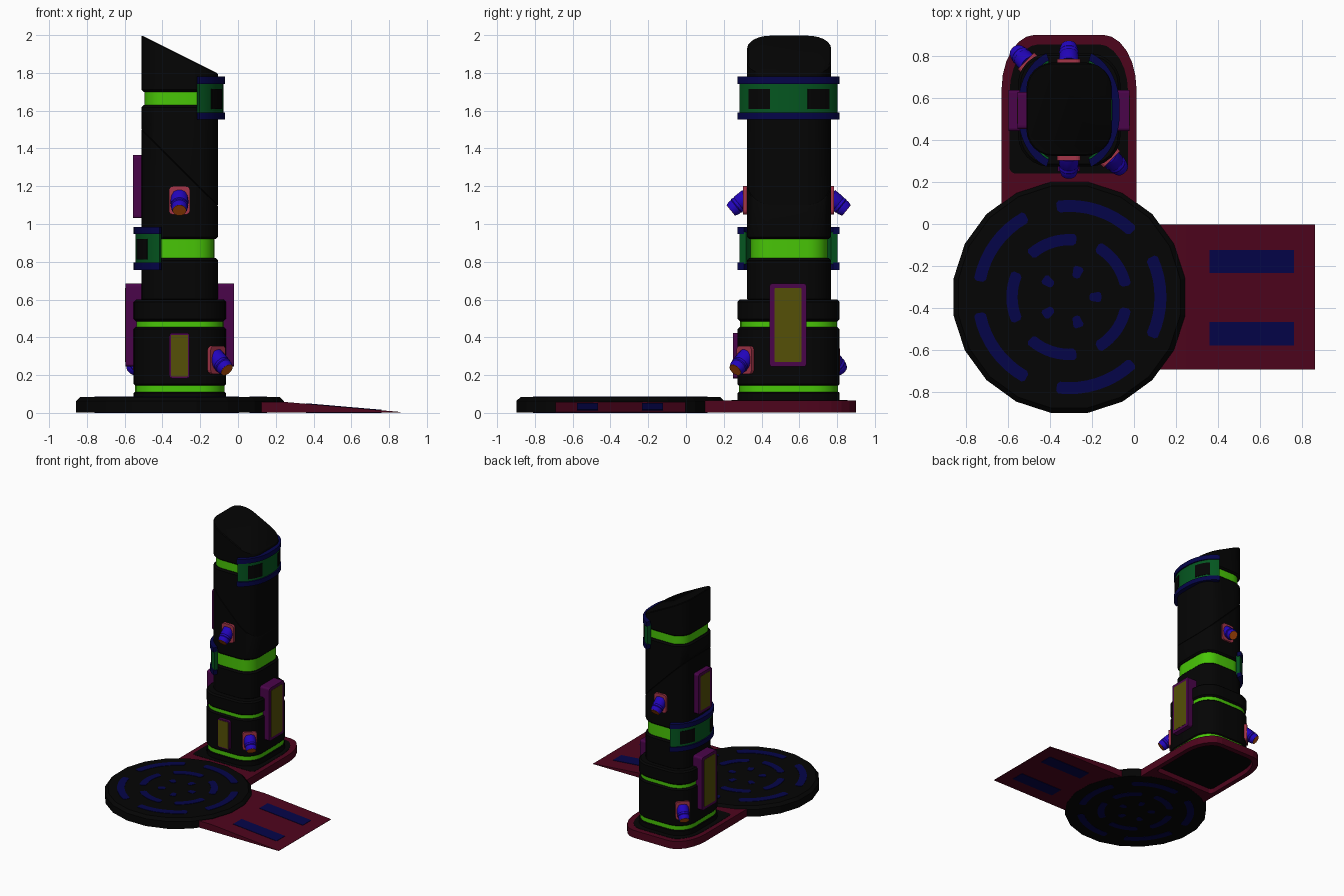
import bpy, bmesh, math
from mathutils import Matrix, Vector

if "Cube" in bpy.data.objects:
    bpy.data.objects.remove(bpy.data.objects["Cube"])

COLOURS = {
    "black": (0.0013, 0.0013, 0.0013), "bright_green": (0.065, 0.56, 0.002),
    "dark_red": (0.076, 0.0013, 0.012), "navy": (0.0013, 0.0013, 0.066),
    "purple": (0.068, 0.0013, 0.068), "olive": (0.09, 0.08, 0.002),
    "dark_green": (0.0013, 0.092, 0.014), "violet_blue": (0.016, 0.0013, 0.5),
    "rose": (0.37, 0.035, 0.065), "orange": (0.5, 0.08, 0.003),
}
MATS = {}
for key, rgb in COLOURS.items():
    MATS[key] = bpy.data.materials.new(key)
    MATS[key].diffuse_color = (*rgb, 1)


def finish(name, bm, mat, smooth=False):
    bmesh.ops.recalc_face_normals(bm, faces=bm.faces)
    me = bpy.data.meshes.new(name)
    bm.to_mesh(me)
    bm.free()
    me.materials.append(MATS[mat])
    ob = bpy.data.objects.new(name, me)
    bpy.context.collection.objects.link(ob)
    if smooth:
        bpy.context.view_layer.objects.active = ob
        ob.select_set(True)
        bpy.ops.object.shade_smooth_by_angle(angle=math.radians(35))
        ob.select_set(False)
    return ob


def loft(name, rings, mat, smooth=False, closed=False):
    """Skin a list of equal-length loops; cap the ends or join last to first."""
    bm = bmesh.new()
    vs = [[bm.verts.new(p) for p in r] for r in rings]
    pairs = list(zip(vs, vs[1:])) + ([(vs[-1], vs[0])] if closed else [])
    n = len(rings[0])
    for a, b in pairs:
        for i in range(n):
            j = (i + 1) % n
            bm.faces.new((a[i], a[j], b[j], b[i]))
    if not closed:
        bm.faces.new(vs[0])
        bm.faces.new(vs[-1])
    return finish(name, bm, mat, smooth)


def prism(name, pts, z0, z1, mat):
    return loft(name, [[(x, y, z0) for x, y in pts], [(x, y, z1) for x, y in pts]], mat)


def rrect(x0, x1, y0, y1, rf, rb, n=6, rby=None):
    """Rounded rectangle; back corners may be elliptical (rb wide, rby deep)."""
    rby = rby or rb
    pts = []
    for cx, cy, r, ry, a in ((x1 - rb, y1 - rby, rb, rby, 0), (x0 + rb, y1 - rby, rb, rby, 90),
                             (x0 + rf, y0 + rf, rf, rf, 180), (x1 - rf, y0 + rf, rf, rf, 270)):
        for i in range(n + 1):
            t = math.radians(a + 90 * i / n)
            pts.append((cx + r * math.cos(t), cy + ry * math.sin(t)))
    return pts


def segment(name, rect, lo, hi, mat, b0=0.012, b1=0.012, inset=0.0):
    """Tower section between two heights, each a number or a function of x."""
    lo_f = lo if callable(lo) else lambda x: lo
    hi_f = hi if callable(hi) else lambda x: hi
    x0, x1, y0, y1, r = rect

    def ring(f, dz, d):
        d += inset
        return [(x, y, f(x) + dz) for x, y in
                rrect(x0 + d, x1 - d, y0 + d, y1 - d, r - d, r - d)]
    loft(name, [ring(lo_f, 0, b0), ring(lo_f, b0, 0),
                ring(hi_f, -b1, 0), ring(hi_f, 0, b1)], mat, True)


# Tower sections and glowing bands
CX, CY = -0.31, 0.54
LOWER = (-0.552, -0.064, 0.273, 0.813, 0.15)
UPPER = (-0.512, -0.106, 0.324, 0.768, 0.125)
seam = lambda x: 1.50 - (x + 0.51)
segment("tower_foot", LOWER, 0.06, 0.11, "black", 0.005, 0.005)
segment("foot_band", LOWER, 0.10, 0.15, "bright_green", 0.002, 0.002, 0.008)
segment("lower_body", LOWER, 0.14, 0.455, "black")
segment("lower_band", LOWER, 0.445, 0.495, "bright_green", 0.002, 0.002, 0.014)
segment("lower_collar", LOWER, 0.485, 0.60, "black")
segment("middle_body", UPPER, 0.59, 0.82, "black")
segment("middle_band", UPPER, 0.81, 0.93, "bright_green", 0.002, 0.002, 0.018)
segment("upper_body_bottom", UPPER, 0.92, seam, "black", 0.012, 0.004)
segment("upper_body_top", UPPER, seam, 1.63, "black", 0.004, 0.012)
segment("upper_band", UPPER, 1.62, 1.71, "bright_green", 0.002, 0.002, 0.018)
segment("slanted_cap", UPPER, 1.70, lambda x: 2.0 - 0.5 * (x + 0.512), "black", 0.012, 0.006)

# Base frame around the tower, with a dark floor set in it
outer = rrect(-0.63, 0.012, -0.04, 0.90, 0.1, 0.16, rby=0.26)
inner = rrect(-0.592, -0.028, 0.24, 0.855, 0.03, 0.14, rby=0.23)
loft("base_frame", [[(x, y, z) for x, y in pts] for pts, z in
                    ((outer, 0.003), (outer, 0.065), (inner, 0.065), (inner, 0.003))],
     "dark_red", closed=True)
prism("base_floor", inner, 0.045, 0.067, "black")

# Round platform
DX, DY = -0.3075, -0.3475


def disc_ring(r, z, n=20):
    return [(DX + r * math.cos((i + .5) * math.tau / n),
             DY + r * math.sin((i + .5) * math.tau / n), z) for i in range(n)]


loft("platform", [disc_ring(0.558, 0.0015), disc_ring(0.558, 0.062),
                  disc_ring(0.535, 0.084)], "black")


def sector(r0, r1, mid, half, c=0.012, n=8):
    """Curved bar with clipped corners, angles in degrees."""
    def p(r, a):
        a = math.radians(a)
        return (DX + r * math.cos(a), DY + r * math.sin(a))
    k0, k1 = math.degrees(c / r0), math.degrees(c / r1)
    out = [p(r1, mid + (half - k1) * (2 * i / n - 1)) for i in range(n + 1)]
    out += [p(r1 - c, mid + half), p(r0 + c, mid + half)]
    out += [p(r0, mid - (half - k0) * (2 * i / n - 1)) for i in range(n + 1)]
    return out + [p(r0 + c, mid - half), p(r1 - c, mid - half)]


# Platform inlays on both faces
for k in range(5):
    for label, args in (("outer", (0.405, 0.462, 72 * k, 26)),
                        ("middle", (0.246, 0.30, 72 * k + 36, 25)),
                        ("inner", (0.095, 0.152, 72 * k, 10, 0.009))):
        pts = sector(*args)
        prism(f"{label}_inlay_top_{k}", pts, 0.082, 0.087, "navy")
        prism(f"{label}_inlay_under_{k}", pts, 0.0, 0.005, "navy")

# Ramp with two stripes on each face
slope = lambda x: 0.005 + 0.053 * (0.86 - x) / 0.615
profile = [(0.05, 0.003), (0.86, 0.003), (0.86, 0.005), (0.245, 0.058), (0.05, 0.058)]
loft("ramp", [[(x, y, z) for x, z in profile] for y in (-0.692, -0.002)], "dark_red")
for i, (y0, y1) in enumerate(((-0.232, -0.123), (-0.577, -0.467))):
    box = [(0.36, y0), (0.76, y0), (0.76, y1), (0.36, y1)]
    loft(f"ramp_stripe_top_{i}", [[(x, y, slope(x) + d) for x, y in box]
                                  for d in (-0.001, 0.003)], "navy")
    prism(f"ramp_stripe_under_{i}", box, 0.0, 0.004, "navy")


def plate(name, face, angle, w, h, d, mat, r):
    """Rounded plate whose outer face is centred on a point, facing an angle."""
    bm = bmesh.new()
    bmesh.ops.create_cube(bm, size=1)
    bmesh.ops.scale(bm, vec=(d, w, h), verts=bm.verts)
    edges = [e for e in bm.edges if abs(e.verts[0].co.x - e.verts[1].co.x) > d / 2]
    bmesh.ops.bevel(bm, geom=edges, offset=r, segments=3, profile=0.5, affect='EDGES')
    bm.transform(Matrix.Translation(face) @ Matrix.Rotation(math.radians(angle), 4, 'Z')
                 @ Matrix.Translation((-d / 2, 0, 0)))
    finish(name, bm, mat)


def window(name, face, angle, w, h, d, rim_w, rim_h):
    out = Vector((math.cos(math.radians(angle)), math.sin(math.radians(angle)), 0))
    plate(name + "_frame", Vector(face), angle, w, h, d, "purple", 0.015)
    plate(name + "_pane", Vector(face) + out * 0.002, angle, w - 2 * rim_w, h - 2 * rim_h,
          0.008, "olive", 0.006)


# Framed side panels
window("right_panel", (-0.022, CY, 0.465), 0, 0.195, 0.44, 0.09, 0.026, 0.024)
window("left_panel", (-0.596, CY, 0.465), 180, 0.195, 0.44, 0.09, 0.026, 0.024)
window("upper_left_panel", (-0.555, CY, 1.198), 180, 0.175, 0.335, 0.07, 0.026, 0.024)
window("front_panel", (CX, 0.25, 0.303), 270, 0.108, 0.24, 0.04, 0.008, 0.01)


def lamp(name, face, angle):
    """Ribbed spotlight on a wall plate, tilted downwards."""
    face, a, tilt = Vector(face), math.radians(angle), math.radians(39)
    plate(name + "_mount", face, angle, 0.112, 0.15, 0.04, "rose", 0.022)
    place = Matrix.Translation(face) @ Matrix.Rotation(a, 4, 'Z') @ Matrix.Rotation(tilt, 4, 'Y')

    def rings(steps):
        return [[place @ Vector((s, r * math.cos(i * math.tau / 14), r * math.sin(i * math.tau / 14)))
                 for i in range(14)] for s, r in steps]
    loft(name + "_body", rings(((-0.03, 0.047), (0.025, 0.047), (0.03, 0.044), (0.045, 0.047),
                                (0.05, 0.043), (0.062, 0.044), (0.083, 0.037))), "violet_blue", True)
    loft(name + "_lens", rings(((0.08, 0.036), (0.085, 0.036))), "orange")


lamp("upper_front_lamp", (CX, 0.303, 1.125), 270)
lamp("upper_back_lamp", (CX, 0.784, 1.125), 90)
lamp("lower_front_lamp", (-0.105, 0.307, 0.28), 315)
lamp("lower_back_lamp", (-0.515, 0.776, 0.28), 135)


def curved_strip(name, side, a0, a1, z0, z1, off, thick, mat):
    """Elliptical strip around one side of the tower; side is +1 right, -1 left."""
    bars = []
    for i in range(25):
        a = a0 + (a1 - a0) * i / 24
        t, cy = math.radians(a), 0.56 if a > 0 else 0.525
        bars.append([(CX + side * (0.04 + (0.2 + d) * math.cos(t)), cy + (0.265 + d) * math.sin(t), z)
                     for d, z in ((off, z0), (off, z1), (off - thick, z1), (off - thick, z0))])
    loft(name, bars, mat, True)


# Wrap-around visors with dark windows
for name, side, z in (("upper_visor", 1, 1.552), ("lower_visor", -1, 0.757)):
    curved_strip(name + "_body", side, -70, 70, z + 0.03, z + 0.20, -0.008, 0.035, "dark_green")
    for part, dz in (("lower_rim", 0), ("upper_rim", 0.19)):
        curved_strip(f"{name}_{part}", side, -71, 71, z + dz, z + dz + 0.038, 0.002, 0.036, "navy")
    for part, a0, a1 in (("front_window", -48, -18), ("back_window", 19, 50)):
        curved_strip(f"{name}_{part}", side, a0, a1, z + 0.056, z + 0.163, -0.004, 0.008, "black")

for m in bpy.data.materials:
    if m.users and not m.is_grease_pencil:
        m.use_nodes = True
        m.node_tree.nodes["Principled BSDF"].inputs["Base Color"].default_value = m.diffuse_color
